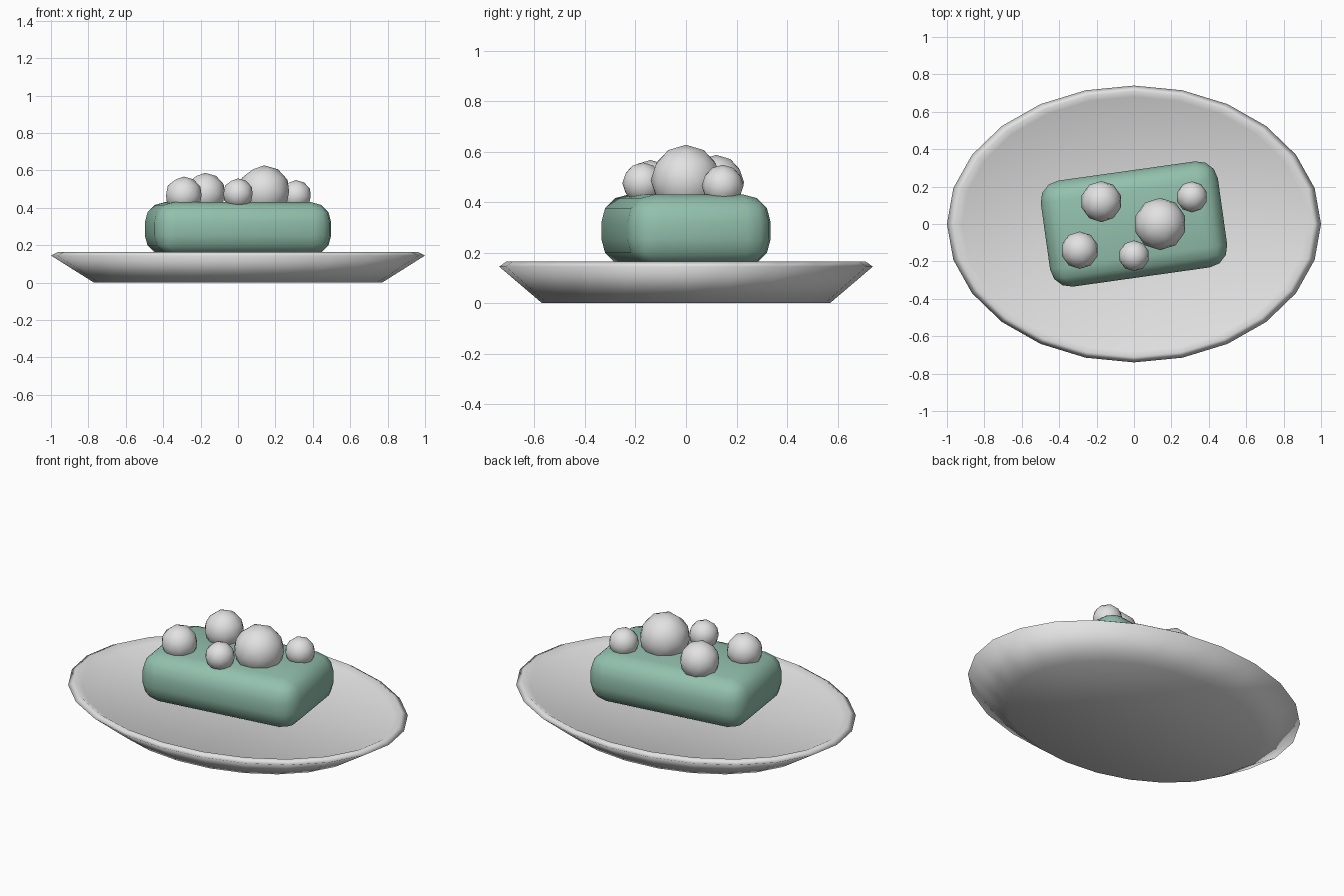
import bpy, bmesh, math
from mathutils import Matrix

default = bpy.data.objects.get("Cube")
if default:
    bpy.data.objects.remove(default)


def material(name, color):
    mat = bpy.data.materials.new(name)
    mat.use_nodes = True
    mat.diffuse_color = color
    mat.node_tree.nodes["Principled BSDF"].inputs["Base Color"].default_value = color
    return mat


white = material("soft white", (0.76, 0.76, 0.76, 1))
green = material("sage green", (0.29, 0.53, 0.42, 1))


def make_object(name, bm, mat):
    bmesh.ops.recalc_face_normals(bm, faces=bm.faces)
    for face in bm.faces:
        face.smooth = True
    mesh = bpy.data.meshes.new(name)
    bm.to_mesh(mesh)
    bm.free()
    mesh.materials.append(mat)
    obj = bpy.data.objects.new(name, mesh)
    bpy.context.collection.objects.link(obj)
    return obj


# Oval dish: flared wall, rounded rim and shallow floor
SIDES = 24
DEPTH = 0.74
profile = [(0.77, 0), (1, 0.145), (0.96, 0.165), (0.92, 0.145)]
bm = bmesh.new()
rings = []
for radius, z in profile:
    angles = [math.tau * i / SIDES for i in range(SIDES)]
    rings.append([bm.verts.new((radius * math.cos(a), radius * DEPTH * math.sin(a), z))
                  for a in angles])
for low, high in zip(rings, rings[1:]):
    for i in range(SIDES):
        j = (i + 1) % SIDES
        bm.faces.new((low[i], low[j], high[j], high[i]))
bm.faces.new(rings[0])
bm.faces.new(rings[-1])
make_object("dish", bm, white)

# Soap bar: generously rounded block, turned slightly on the dish
bm = bmesh.new()
bmesh.ops.create_cube(bm, size=2)
bmesh.ops.scale(bm, vec=(0.478, 0.286, 0.1425), verts=bm.verts)
bmesh.ops.bevel(bm, geom=bm.edges[:], offset=0.108, segments=3, profile=0.5,
                affect='EDGES', clamp_overlap=True)
bmesh.ops.rotate(bm, matrix=Matrix.Rotation(math.radians(8), 3, 'Z'), verts=bm.verts)
bmesh.ops.translate(bm, vec=(0, 0, 0.2875), verts=bm.verts)
make_object("soap_bar", bm, green)

# Bubbles resting on the soap: name, centre, radius
bubbles = [
    ("large_bubble", (0.14, 0, 0.487), 0.14),
    ("back_bubble", (-0.175, 0.12, 0.477), 0.11),
    ("right_bubble", (-0.29, -0.14, 0.467), 0.1),
    ("front_bubble", (0, -0.17, 0.475), 0.082),
    ("left_bubble", (0.31, 0.145, 0.465), 0.083),
]
for name, centre, radius in bubbles:
    bm = bmesh.new()
    bmesh.ops.create_icosphere(bm, subdivisions=2, radius=radius)
    bmesh.ops.translate(bm, vec=centre, verts=bm.verts)
    make_object(name, bm, white)
